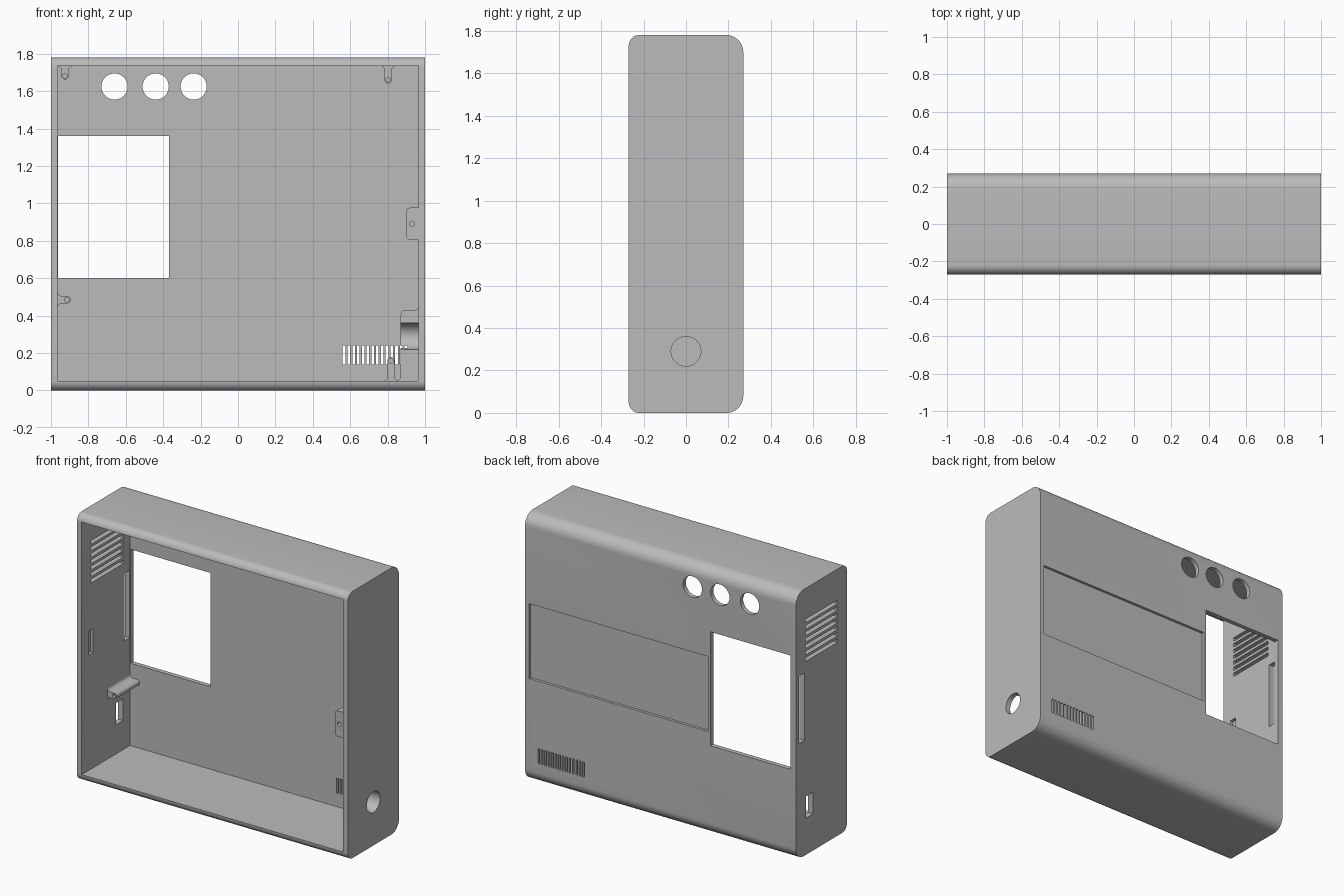
import bpy, bmesh, math
from mathutils import Vector, Matrix

cube = bpy.data.objects.get("Cube")
if cube:
    bpy.data.objects.remove(cube, do_unlink=True)

W, D, H = 1.0, 0.27, 1.78            # half width, half depth, height
IX, Z0, Z1, BACK = 0.965, 0.05, 1.735, 0.24   # cavity limits

grey = bpy.data.materials.new("grey plastic")
grey.use_nodes = True
colour = (0.5, 0.5, 0.5, 1)
grey.diffuse_color = colour
grey.node_tree.nodes["Principled BSDF"].inputs["Base Color"].default_value = colour


def add_box(bm, x0, x1, y0, y1, z0, z1):
    m = Matrix.LocRotScale(((x0 + x1) / 2, (y0 + y1) / 2, (z0 + z1) / 2), None,
                           (x1 - x0, y1 - y0, z1 - z0))
    bmesh.ops.create_cube(bm, size=1, matrix=m)


def add_rod(bm, centre, r, length, axis, sides=48):
    rot = Matrix.Rotation(math.pi / 2, 4, 'Y' if axis == 'X' else 'X')
    bmesh.ops.create_cone(bm, cap_ends=True, segments=sides, radius1=r, radius2=r,
                          depth=length, matrix=Matrix.Translation(centre) @ rot)


def add_prism(bm, points, offset):
    face = bm.faces.new([bm.verts.new(p) for p in points])
    ext = bmesh.ops.extrude_face_region(bm, geom=[face])
    moved = [g for g in ext['geom'] if isinstance(g, bmesh.types.BMVert)]
    bmesh.ops.translate(bm, verts=moved, vec=offset)
    bmesh.ops.recalc_face_normals(bm, faces=bm.faces[:])


def arc(cx, cy, r, a0, a1, n=10):
    return [(cx + r * math.cos(math.radians(a0 + (a1 - a0) * i / n)),
             cy + r * math.sin(math.radians(a0 + (a1 - a0) * i / n))) for i in range(n + 1)]


def make(name, bm):
    mesh = bpy.data.meshes.new(name)
    bm.to_mesh(mesh)
    bm.free()
    mesh.materials.append(grey)
    ob = bpy.data.objects.new(name, mesh)
    bpy.context.collection.objects.link(ob)
    return ob


def cut(ob, bm):
    cutter = make("cutter", bm)
    cutter.hide_render = True
    mod = ob.modifiers.new("cut", 'BOOLEAN')
    mod.operation, mod.solver, mod.object = 'DIFFERENCE', 'EXACT', cutter
    bpy.context.view_layer.objects.active = ob
    bpy.ops.object.modifier_apply(modifier=mod.name)
    bpy.data.objects.remove(cutter, do_unlink=True)


def smooth(ob):
    bpy.ops.object.select_all(action='DESELECT')
    ob.select_set(True)
    bpy.context.view_layer.objects.active = ob
    bpy.ops.object.shade_smooth_by_angle(angle=math.radians(30))


def add_back_vents(bm, y0):
    for i in range(14):
        x = 0.567 + i * 0.0255
        add_box(bm, x - 0.007, x + 0.007, y0, 0.3, 0.14, 0.24)


# Shell: rounded profile swept across the width
rf, rb = 0.05, 0.08
profile = (arc(D - rb, H - rb, rb, 0, 90) + arc(rf - D, H - rf, rf, 90, 180)
           + arc(rf - D, rf, rf, 180, 270) + arc(D - rb, rb, rb, 270, 360))
bm = bmesh.new()
add_prism(bm, [(-W, y, z) for y, z in profile], (2 * W, 0, 0))
case_shell = make("case_shell", bm)

# Open front cavity
bm = bmesh.new()
add_box(bm, -IX, IX, -0.4, BACK, Z0, Z1)
cut(case_shell, bm)

# Openings in the back and side walls
bm = bmesh.new()
add_box(bm, -0.962, -0.37, 0.238, 0.3, 0.6, 1.36)       # screen window
add_box(bm, -0.35, 0.97, 0.252, 0.3, 0.69, 1.19)        # label recess
for x in (-0.66, -0.44, -0.237):                        # button holes
    add_rod(bm, (x, 0.27, 1.625), 0.07, 0.1, 'Y')
add_back_vents(bm, 0.2)
for i in range(7):                                      # side vents
    z = 1.303 + i * 0.043
    add_box(bm, -1.05, -0.95, -0.17, 0.17, z - 0.012, z + 0.012)
add_box(bm, -1.05, -0.95, 0.18, 0.235, 0.77, 1.22)      # card slot
add_box(bm, -1.05, -0.95, 0.09, 0.165, 0.245, 0.39)     # cable port
add_box(bm, -0.985, -0.95, -0.2, -0.15, 0.82, 0.98)     # lid catch pocket
add_rod(bm, (1, 0, 0.29), 0.07, 0.2, 'X')               # power socket hole
cut(case_shell, bm)
smooth(case_shell)


# Screw bosses: flared at the wall, round at the tip, with a pilot hole
def boss(name, x, z, out, height, r=0.02):
    out = Vector(out)
    side = Vector((out.z, 0, -out.x))
    f = 0.022
    outline = ([(-r - f, -0.01)] + arc(-r - f, f, f, 270, 360, 6)
               + arc(0, height, r, 180, 0, 12) + arc(r + f, f, f, 180, 270, 6)
               + [(r + f, -0.01)])
    base = Vector((x, 0, z))
    bm = bmesh.new()
    add_prism(bm, [base + side * u + out * v for u, v in outline], (0, BACK + 0.005, 0))
    ob = make(name, bm)
    bm = bmesh.new()
    add_rod(bm, base + out * height, 0.012, 0.24, 'Y', 20)
    cut(ob, bm)
    smooth(ob)
    return ob


boss("top_right_boss", -0.925, Z1, (0, 0, -1), 0.052)
boss("top_left_boss", 0.803, Z1, (0, 0, -1), 0.073)
boss("side_boss", -IX, 0.485, (1, 0, 0), 0.05)
bottom_boss = boss("bottom_boss", 0.818, Z0, (0, 0, 1), 0.108)
bm = bmesh.new()
add_back_vents(bm, 0.17)
cut(bottom_boss, bm)

# Socket housing in the lower corner, with a half-round channel
outline = ([(0.97, 0.045), (0.835, 0.045)] + arc(0.842, 0.078, 0.028, 270, 360, 6)
           + arc(0.895, 0.405, 0.025, 180, 90, 6)
           + arc(0.945, 0.45, 0.02, 270, 360, 6) + [(0.97, 0.45)])
bm = bmesh.new()
add_prism(bm, [(x, 0, z) for x, z in outline], (0, BACK + 0.005, 0))
socket_housing = make("socket_housing", bm)
bm = bmesh.new()
add_rod(bm, (0.93, 0, 0.29), 0.07, 0.2, 'X')
cut(socket_housing, bm)
bm = bmesh.new()
add_back_vents(bm, 0.03)
cut(socket_housing, bm)
smooth(socket_housing)

# Lid screw tab at the front edge
outline = ([(0.97, 0.805)] + arc(0.92, 0.825, 0.02, 270, 180, 6)
           + arc(0.92, 0.957, 0.02, 180, 90, 6) + [(0.97, 0.977)])
bm = bmesh.new()
add_prism(bm, [(x, -0.262, z) for x, z in outline], (0, 0.06, 0))
lid_tab = make("lid_tab", bm)
bm = bmesh.new()
add_rod(bm, (0.931, -0.26, 0.891), 0.014, 0.08, 'Y', 20)
cut(lid_tab, bm)
smooth(lid_tab)
